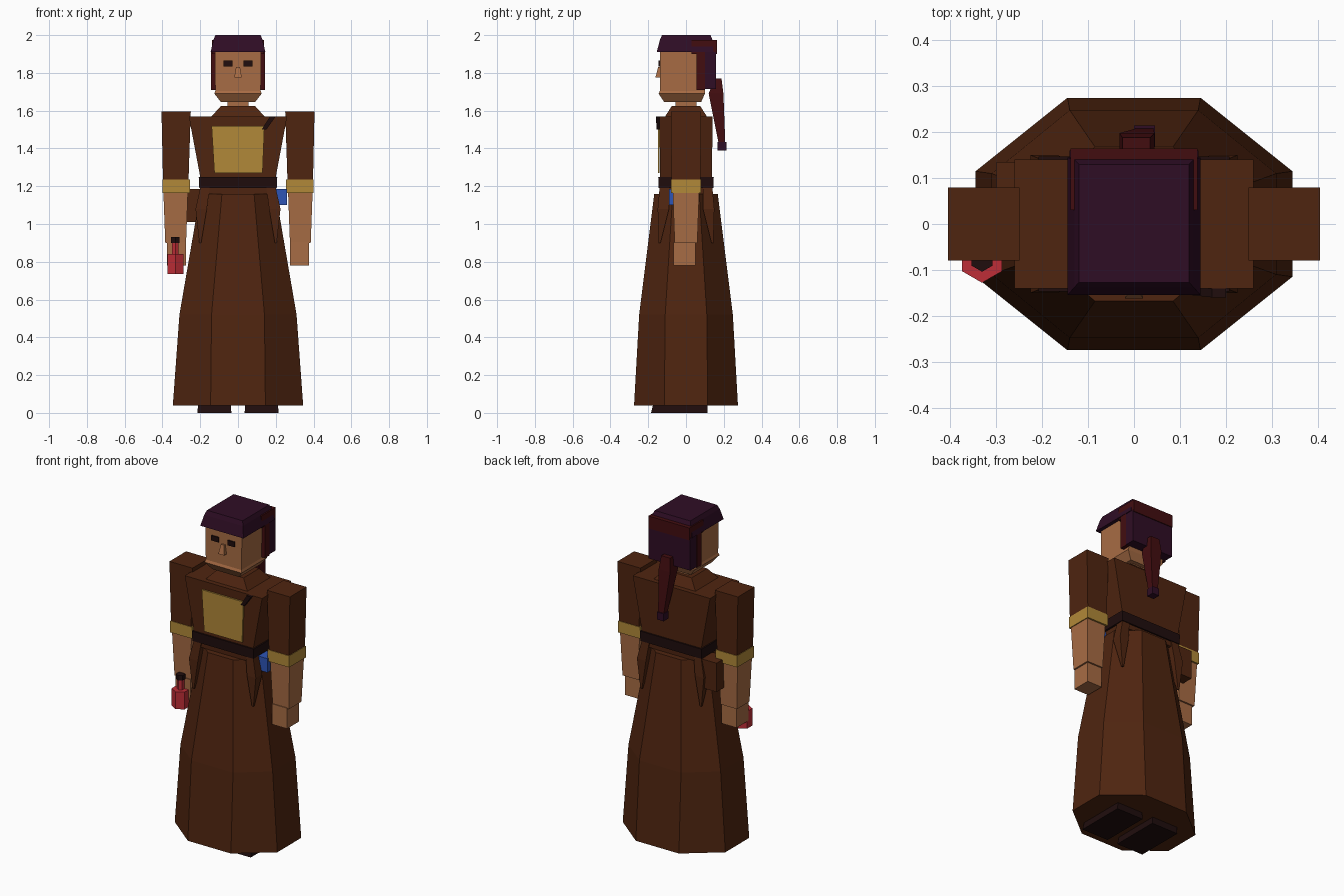
import bpy, bmesh
from math import sin, cos, pi

default = bpy.data.objects.get("Cube")
if default:
    bpy.data.objects.remove(default, do_unlink=True)


def material(name, *rgb):
    mat = bpy.data.materials.new(name)
    mat.use_nodes = True
    mat.diffuse_color = (*rgb, 1)
    mat.node_tree.nodes["Principled BSDF"].inputs["Base Color"].default_value = (*rgb, 1)
    return mat


brown = material("robe brown", .078, .018, .005)
skin = material("skin", .39, .15, .058)
gold = material("gold cloth", .44, .25, .04)
red = material("red glass", .51, .027, .038)
blue = material("blue cloth", .026, .09, .47)
purple = material("dark purple hair", .028, .004, .018)
maroon = material("maroon hair band", .055, .004, .005)
dark = material("dark leather", .014, .004, .004)


def rect(z, x0, x1, y0, y1):
    return [(x0, y0, z), (x1, y0, z), (x1, y1, z), (x0, y1, z)]


def centred(z, x, y):
    return rect(z, -x, x, -y, y)


def octagon(z, x, y, inner_x, inner_y):
    quarter = [(x, inner_y), (inner_x, y)]
    pts = quarter + [(-a, b) for a, b in reversed(quarter)]
    pts += [(-a, -b) for a, b in pts]
    return [(a, b, z) for a, b in pts]


def hexagon(z, x, y, r):
    return [(x + r * sin(i * pi / 3), y + r * cos(i * pi / 3), z) for i in range(6)]


def loft(name, mat, *rings, side=1):
    """Join rings of equal size into a closed flat-shaded solid."""
    bm = bmesh.new()
    loops = [[bm.verts.new((x * side, y, z)) for x, y, z in ring] for ring in rings]
    for low, high in zip(loops, loops[1:]):
        n = len(low)
        for i in range(n):
            j = (i + 1) % n
            bm.faces.new((low[i], low[j], high[j], high[i]))
    bm.faces.new(loops[0])
    bm.faces.new(loops[-1])
    bmesh.ops.recalc_face_normals(bm, faces=bm.faces)
    mesh = bpy.data.meshes.new(name)
    bm.to_mesh(mesh)
    bm.free()
    mesh.materials.append(mat)
    obj = bpy.data.objects.new(name, mesh)
    bpy.context.collection.objects.link(obj)
    return obj


def box(name, mat, x0, x1, y0, y1, z0, z1, side=1):
    return loft(name, mat, rect(z0, x0, x1, y0, y1), rect(z1, x0, x1, y0, y1), side=side)


# Robe: eight-sided skirt, torso, belt and collar
loft("skirt", brown,
     octagon(.04, .345, .275, .145, .115),
     octagon(.52, .31, .248, .14, .11),
     octagon(1.16, .2, .168, .085, .07))
loft("torso", brown, centred(1.16, .19, .135), centred(1.25, .2, .138), centred(1.57, .26, .14))
loft("belt", dark, centred(1.19, .205, .145), centred(1.25, .208, .147))
loft("collar", brown, centred(1.57, .14, .11), centred(1.625, .09, .075))
loft("chest_panel", gold, rect(1.27, -.125, .13, -.147, -.139),
     rect(1.52, -.14, .14, -.149, -.139))
loft("chest_pen", dark, rect(1.5, .125, .15, -.155, -.135),
     rect(1.57, .17, .2, -.16, -.12))

# Limbs and hip flaps, repeated on both sides
for side, label in ((1, "left"), (-1, "right")):
    loft(label + "_sleeve", brown, rect(1.23, .262, .397, -.077, .077),
         rect(1.595, .25, .405, -.08, .08), side=side)
    box(label + "_cuff", gold, .255, .4, -.08, .08, 1.165, 1.235, side)
    loft(label + "_forearm", skin, rect(.9, .275, .385, -.06, .06),
         rect(1.17, .265, .395, -.07, .07), side=side)
    box(label + "_hand", skin, .275, .375, -.065, .05, .78, .905, side)
    loft(label + "_shoe", dark, rect(0, .035, .215, -.185, .115),
         rect(.06, .04, .21, -.17, .115), side=side)
    for end, where in ((-1, "front"), (1, "back")):
        loft(f"{label}_{where}_hip_flap", brown,
             rect(.9, .195, .205, .135 * end, .145 * end),
             rect(1.08, .165, .225, .09 * end, .15 * end),
             rect(1.19, .15, .2, .09 * end, .14 * end), side=side)

# Head and face
loft("neck", skin, centred(1.61, .055, .055), centred(1.67, .055, .055))
loft("head", skin, rect(1.645, -.09, .09, -.115, .08),
     rect(1.69, -.125, .125, -.145, .1),
     rect(1.705, -.12, .12, -.138, .1), rect(1.92, -.123, .123, -.138, .1))
loft("nose", skin, rect(1.775, -.02, .02, -.162, -.13), rect(1.83, -.011, .011, -.148, -.13))
for side, label in ((1, "left"), (-1, "right")):
    box(label + "_eye", dark, .03, .078, -.146, -.137, 1.835, 1.865, side)
    box(label + "_hair_edge", maroon, .12, .143, .055, .1, 1.71, 1.91, side)

# Hair: back block, band, cap and hanging tail
box("back_hair", purple, -.14, .14, .06, .16, 1.715, 1.91)
box("hair_band", maroon, -.138, .138, .03, .165, 1.9, 1.975)
loft("hair_cap", purple, rect(1.91, -.145, .145, -.155, .145),
     rect(1.975, -.13, .13, -.138, .14), rect(2, -.12, .12, -.127, .13))
loft("hair_tail", maroon, rect(1.43, .004, .042, .172, .208),
     rect(1.69, -.032, .045, .12, .198), rect(1.77, -.025, .035, .15, .188))
box("hair_tail_tip", purple, 0, .046, .168, .215, 1.39, 1.435)

# Belt pouches
box("right_pouch", brown, -.3, -.19, .03, .135, 1.01, 1.185)
box("blue_pouch", blue, .19, .26, -.09, -.01, 1.1, 1.185)

# Flask held at the right hand
x, y = -.331, -.078
loft("flask_body", red, hexagon(.735, x, y, .05), hexagon(.84, x, y, .05))
loft("flask_neck", red, hexagon(.84, x, y, .02), hexagon(.905, x, y, .02))
loft("flask_stopper", dark, hexagon(.9, x, y, .026), hexagon(.93, x, y, .026))
